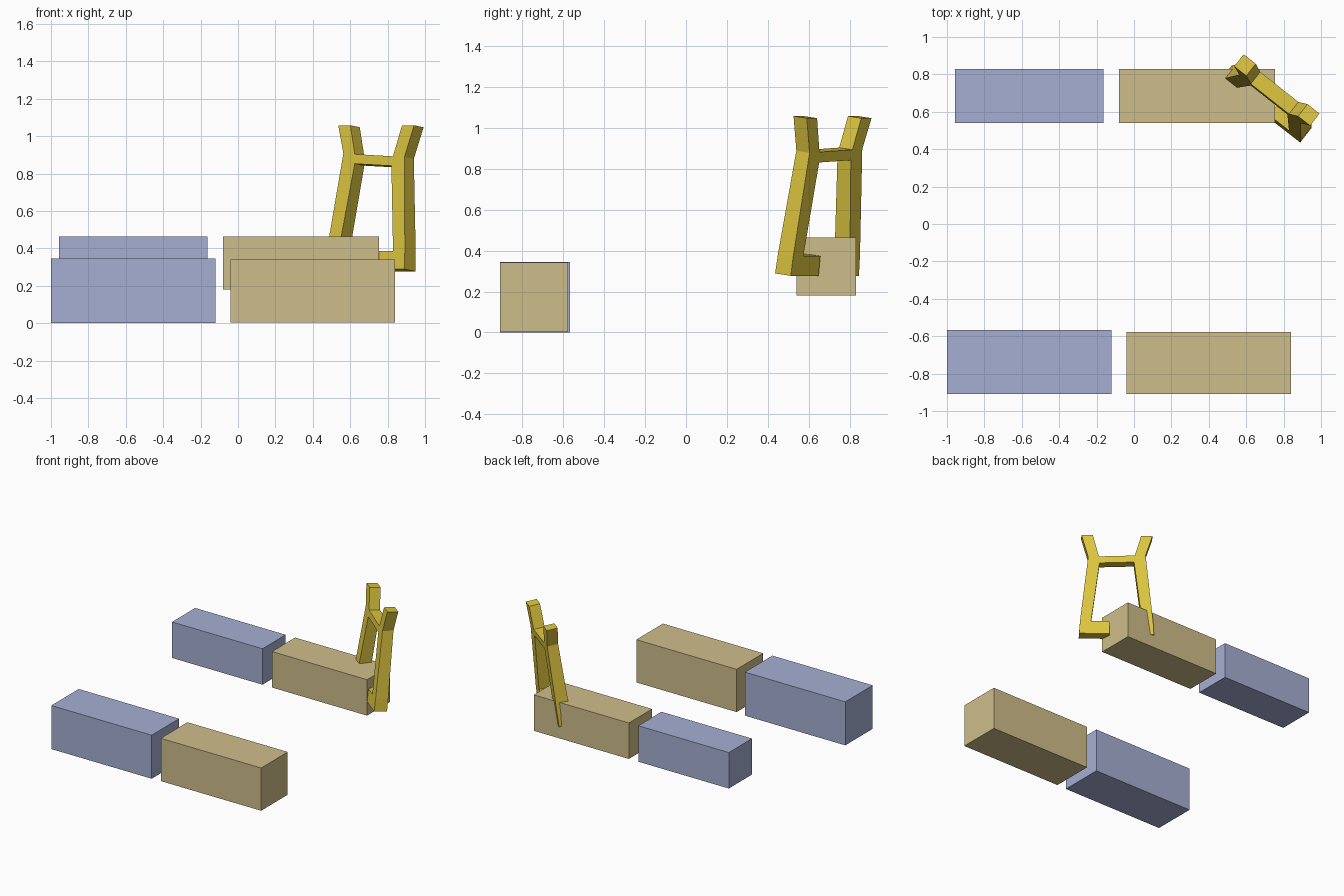
import bpy, bmesh
from mathutils import Vector

cube = bpy.data.objects.get("Cube")
if cube:
    bpy.data.objects.remove(cube, do_unlink=True)


def material(name, rgb):
    lin = [((c / 255 + 0.055) / 1.055) ** 2.4 for c in rgb] + [1.0]
    m = bpy.data.materials.new(name)
    m.use_nodes = True
    m.diffuse_color = lin
    m.node_tree.nodes["Principled BSDF"].inputs["Base Color"].default_value = lin
    return m


BLUE = material("dusty_blue", (166, 175, 210))
TAN = material("sand_tan", (207, 190, 138))
YELLOW = material("mustard_yellow", (222, 198, 63))


def finish(bm, name, mat):
    bmesh.ops.recalc_face_normals(bm, faces=bm.faces[:])
    me = bpy.data.meshes.new(name)
    bm.to_mesh(me)
    bm.free()
    me.materials.append(mat)
    ob = bpy.data.objects.new(name, me)
    bpy.context.collection.objects.link(ob)
    return ob


def box(name, lo, hi, mat):
    lo, hi = Vector(lo), Vector(hi)
    bm = bmesh.new()
    bmesh.ops.create_cube(bm, size=1)
    for v in bm.verts:
        v.co = (lo + hi) / 2 + v.co * (hi - lo)
    finish(bm, name, mat)


# Four long blocks in two rows
box("front_blue_block", (-1, -0.91, 0), (-0.12, -0.567, 0.345), BLUE)
box("front_tan_block", (-0.04, -0.91, 0.003), (0.84, -0.577, 0.342), TAN)
box("back_blue_block", (-0.957, 0.54, 0.18), (-0.163, 0.83, 0.465), BLUE)
box("back_tan_block", (-0.08, 0.54, 0.18), (0.754, 0.83, 0.465), TAN)

# Leaning frame: half outline as (distance from its middle, height)
HALF = [(0.2575, 1.053), (0.208, 0.893), (0.265, 0.38), (0.271, 0.283),
        (0.05, 0.283), (0.05, 0.38), (0.185, 0.38), (0.125, 0.842),
        (0.13, 0.893), (0.1755, 1.053)]
PANELS = [(0, 1, 8, 9), (1, 2, 6, 7, 8), (2, 3, 4, 5, 6)]
ACROSS = Vector((0.788, -0.615, 0))
BACK = Vector((0.615, 0.788, 0))
CENTRE = Vector((0.764, 0.7165, 0))
LEAN = 0.125


def frame_point(u, z, side):
    # The legs thicken toward the feet
    depth = side * (0.041 + 0.0075 * min(1, max(0, (0.893 - z) / 0.6)))
    if 0.8 < z < 0.95:
        z -= 0.045 * u  # crossbar slopes slightly
    return (CENTRE + ACROSS * u + BACK * (LEAN * (z - 1.053) + depth)
            + Vector((0, 0, z - LEAN * depth)))


bm = bmesh.new()
halves = {}
for sign in (1, -1):
    for side in (-1, 1):
        halves[sign, side] = [bm.verts.new(frame_point(sign * u, z, side)) for u, z in HALF]
        for p in PANELS:
            bm.faces.new([halves[sign, side][i] for i in p])
    f, b = halves[sign, -1], halves[sign, 1]
    for i in range(len(HALF)):
        j = (i + 1) % len(HALF)
        if i != 7:  # left open where the crossbar joins
            bm.faces.new([f[i], f[j], b[j], b[i]])

# Crossbar bridging the two posts
ring = [[halves[s, d][i] for d, i in ((-1, 7), (-1, 8), (1, 8), (1, 7))] for s in (1, -1)]
for i in range(4):
    j = (i + 1) % 4
    bm.faces.new([ring[0][i], ring[0][j], ring[1][j], ring[1][i]])
finish(bm, "leaning_frame", YELLOW)
